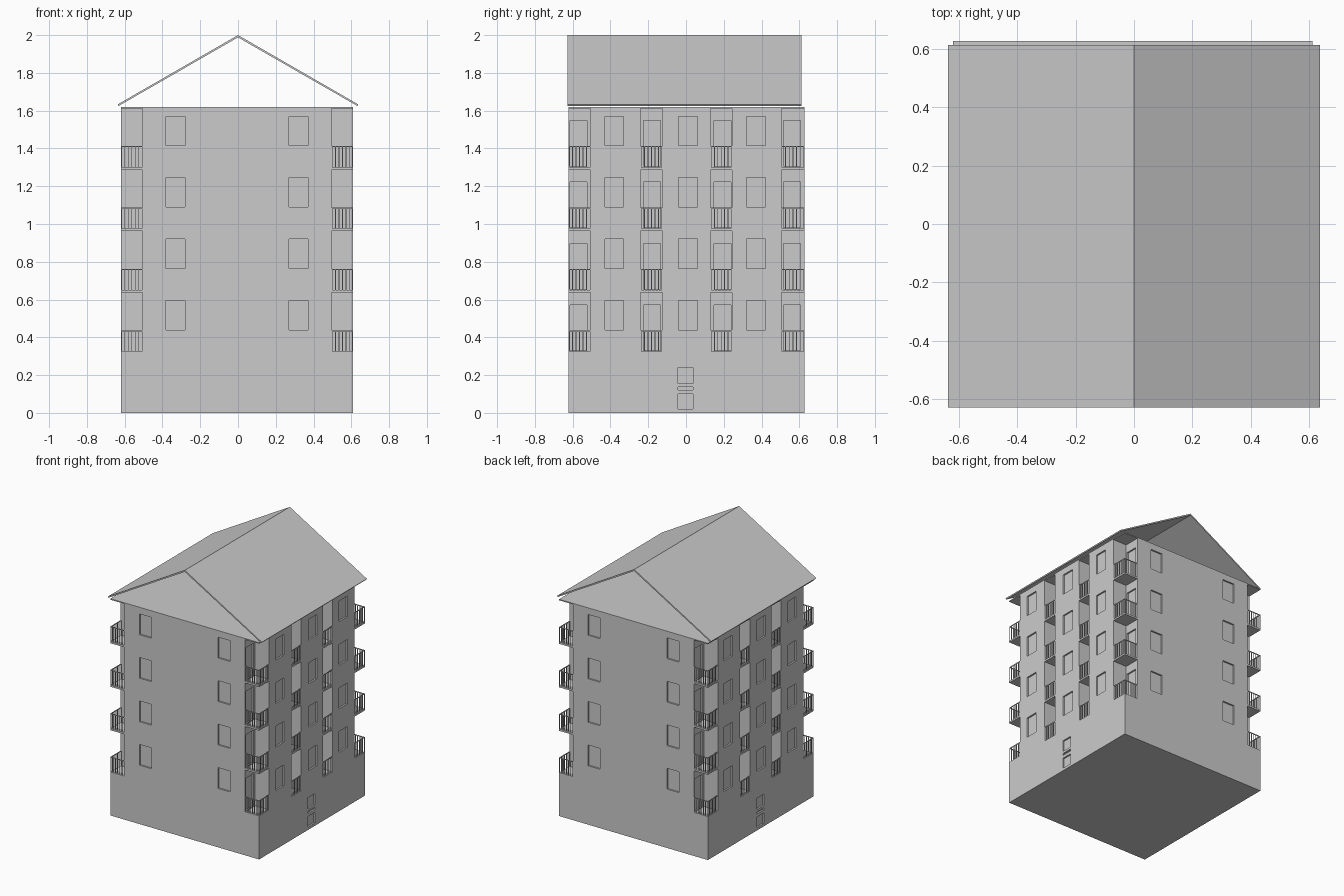
import bpy
import bmesh
from math import pi
from mathutils import Matrix, Vector

if "Cube" in bpy.data.objects:
    bpy.data.objects.remove(bpy.data.objects["Cube"])

grey = bpy.data.materials.new("plain grey")
grey.use_nodes = True
COLOUR = (0.6, 0.6, 0.6, 1)
grey.diffuse_color = COLOUR
grey.node_tree.nodes["Principled BSDF"].inputs["Base Color"].default_value = COLOUR

# Building limits and storey layout
X0, X1, Y0, Y1 = -0.62, 0.61, -0.622, 0.627
TOP, STOREY = 1.62, 0.325
FLOORS = [0.325 + STOREY * i for i in range(4)]
DEPTH = 0.115
TURN = Matrix.Translation(((X0 + X1) / 2, (Y0 + Y1) / 2, 0)) @ Matrix.Rotation(pi, 4, "Z") \
    @ Matrix.Translation((-(X0 + X1) / 2, -(Y0 + Y1) / 2, 0))


def box(bm, x, y, z):
    """Axis-aligned box from three (low, high) ranges."""
    size = [r[1] - r[0] for r in (x, y, z)]
    mid = Vector([(r[0] + r[1]) / 2 for r in (x, y, z)])
    bmesh.ops.create_cube(bm, size=1, matrix=Matrix.Translation(mid) @ Matrix.Diagonal((*size, 1)))


def finish(bm, name, both_sides=False):
    """Turn a bmesh into an object, optionally repeated half a turn round."""
    if both_sides:
        copy = bmesh.ops.duplicate(bm, geom=bm.verts[:] + bm.edges[:] + bm.faces[:])
        verts = [g for g in copy["geom"] if isinstance(g, bmesh.types.BMVert)]
        bmesh.ops.transform(bm, matrix=TURN, verts=verts)
    mesh = bpy.data.meshes.new(name)
    bm.to_mesh(mesh)
    bm.free()
    mesh.materials.append(grey)
    ob = bpy.data.objects.new(name, mesh)
    bpy.context.collection.objects.link(ob)
    return ob


def cut(target, cutter):
    mod = target.modifiers.new(cutter.name, "BOOLEAN")
    mod.operation = "DIFFERENCE"
    mod.solver = "EXACT"
    mod.object = cutter
    cutter.hide_render = True
    cutter.hide_set(True)
    cutter.display_type = "WIRE"


# Solid block of the house
bm = bmesh.new()
box(bm, (X0, X1), (Y0, Y1), (0, TOP))
walls = finish(bm, "walls")

# Balcony niches: two open corners and two in the middle of each long side
NICHES = [(Y0 - 0.05, -0.505), (-0.24, -0.125), (0.13, 0.243), (0.505, Y1 + 0.05)]
bm = bmesh.new()
for floor in FLOORS:
    for span in NICHES:
        box(bm, (X1 - DEPTH, X1 + 0.05), span, (floor, floor + STOREY - 0.013))
cut(walls, finish(bm, "niche_cutter", True))

# Windows, balcony doors and the entrance door as shallow recesses
INSET = 0.012
bm = bmesh.new()
for floor in FLOORS:
    sill = (floor + 0.115, floor + 0.27)
    for x in (-0.38, 0.27):
        box(bm, (x, x + 0.1), (Y0 - 0.05, Y0 + INSET), sill)
    for y in (-0.43, -0.04, 0.32):
        box(bm, (X1 - INSET, X1 + 0.05), (y, y + 0.1), sill)
    for y in (-0.615, -0.225, 0.147, 0.515):
        back = X1 - DEPTH
        box(bm, (back - INSET, back + 0.01), (y, y + 0.09), (floor + 0.006, floor + 0.247))
for low, high in ((0.02, 0.1), (0.122, 0.138), (0.155, 0.24)):
    box(bm, (X1 - INSET, X1 + 0.05), (-0.042, 0.038), (low, high))
cut(walls, finish(bm, "opening_cutter", True))

# Balcony railings: posts, bars and a handrail
BAR = 0.0045
HEIGHT = 0.113


def railing(bm, along_y, low, high, fixed, floor):
    def piece(a, z):
        line = (fixed - BAR / 2, fixed + BAR / 2)
        box(bm, line if along_y else a, a if along_y else line, z)
    piece((low, high), (floor + HEIGHT - 0.006, floor + HEIGHT))
    count = 7
    for i in range(count):
        p = low + (high - low - BAR) * i / (count - 1)
        piece((p, p + BAR), (floor - 0.002, floor + HEIGHT))


bm = bmesh.new()
for floor in FLOORS:
    for low, high in NICHES:
        railing(bm, True, max(low, Y0), min(high, Y1), X1 - 0.003, floor)
    for y in (Y0 + 0.003, Y1 - 0.003):
        railing(bm, False, X1 - DEPTH, X1, y, floor)
finish(bm, "balcony_railings", True)

# Thin folded roof, open at both gables
EAVE, EAVE_Z, RIDGE, THICK = 0.637, 1.625, 2.0, 0.012
bm = bmesh.new()
profile = [(-EAVE, EAVE_Z + 0.008), (-EAVE + 0.005, EAVE_Z), (0, RIDGE - THICK),
           (EAVE - 0.005, EAVE_Z), (EAVE, EAVE_Z + 0.008), (0, RIDGE)]
ring = [bm.verts.new((x, -0.628, z)) for x, z in profile]
face = bm.faces.new(ring)
sweep = bmesh.ops.extrude_face_region(bm, geom=[face])
bmesh.ops.translate(bm, vec=(0, 1.24, 0),
                    verts=[g for g in sweep["geom"] if isinstance(g, bmesh.types.BMVert)])
bmesh.ops.recalc_face_normals(bm, faces=bm.faces)
finish(bm, "roof")
